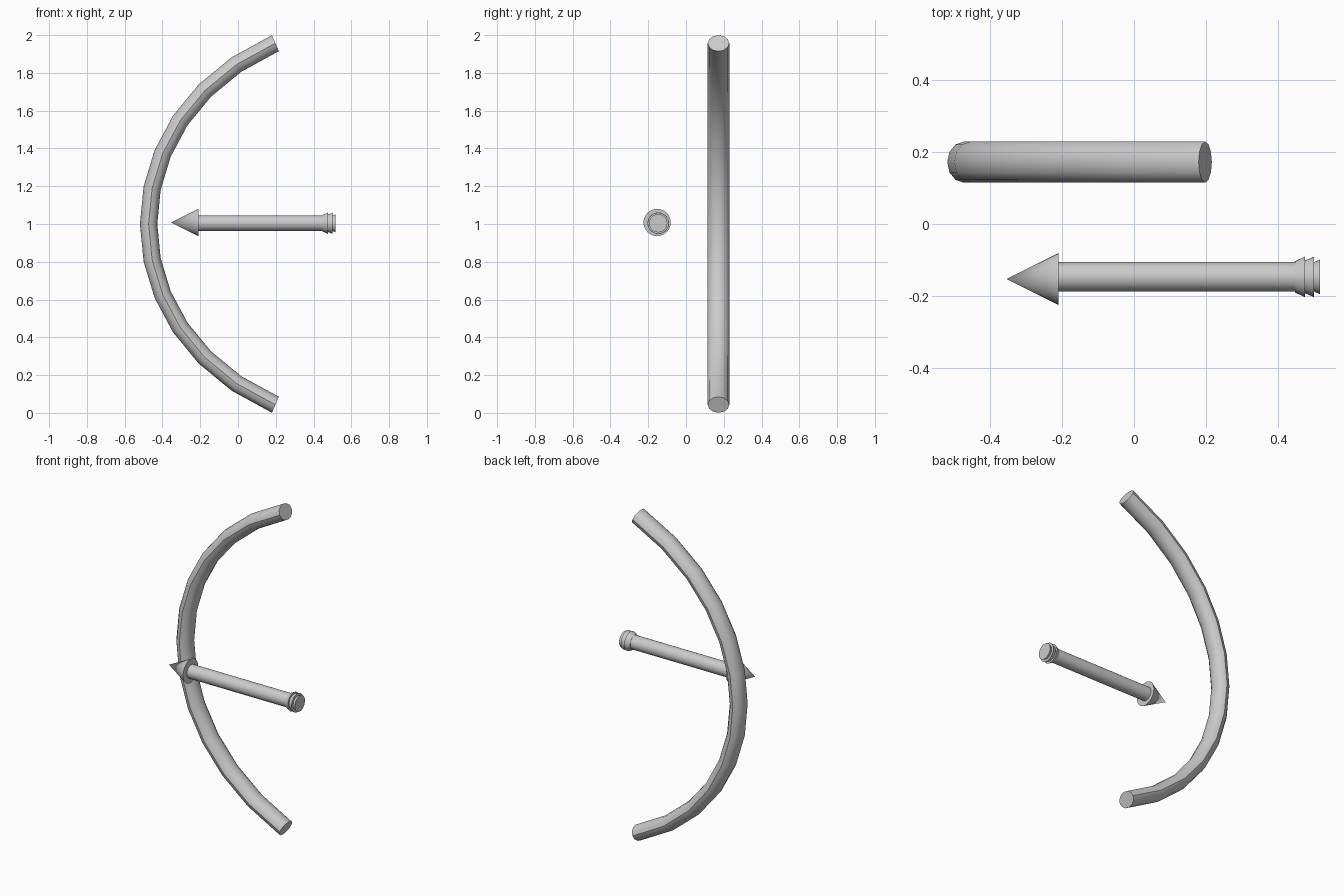
import bpy, bmesh, math
from mathutils import Vector

if "Cube" in bpy.data.objects:
    bpy.data.objects.remove(bpy.data.objects["Cube"])


def finish(name, bm):
    bmesh.ops.recalc_face_normals(bm, faces=bm.faces)
    me = bpy.data.meshes.new(name)
    bm.to_mesh(me)
    bm.free()
    ob = bpy.data.objects.new(name, me)
    bpy.context.collection.objects.link(ob)
    bpy.ops.object.select_all(action='DESELECT')
    ob.select_set(True)
    bpy.context.view_layer.objects.active = ob
    bpy.ops.object.shade_smooth_by_angle(angle=math.radians(35))
    return ob


def skin(bm, rings):
    """Join successive vertex rings and cap both ends."""
    for a, b in zip(rings, rings[1:]):
        n = len(a)
        for i in range(n):
            j = (i + 1) % n
            bm.faces.new((a[i], a[j], b[j], b[i]))
    bm.faces.new(rings[0])
    bm.faces.new(rings[-1])


def frustum(name, x0, x1, r0, r1, y, z, sides=32):
    """Round part lying along x, radius r0 at x0 and r1 at x1."""
    bm = bmesh.new()
    rings = []
    for x, r in ((x0, r0), (x1, r1)):
        rings.append([bm.verts.new((x, y + r * math.cos(a), z + r * math.sin(a)))
                      for a in (2 * math.pi * i / sides for i in range(sides))])
    skin(bm, rings)
    return finish(name, bm)


# bow limb: oval section swept along one curve
P = [Vector(p) for p in ((0.198, 0, 1.957), (-0.697, 0, 1.567),
                         (-0.697, 0, 0.433), (0.198, 0, 0.043))]
STEPS, SIDES = 12, 12
bm = bmesh.new()
rings = []
for k in range(STEPS + 1):
    t = k / STEPS
    u = 1 - t
    c = P[0] * u**3 + P[1] * 3 * u * u * t + P[2] * 3 * u * t * t + P[3] * t**3
    d = ((P[1] - P[0]) * u * u + (P[2] - P[1]) * 2 * u * t + (P[3] - P[2]) * t * t).normalized()
    side = Vector((d.z, 0, -d.x))
    ring = []
    for i in range(SIDES):
        a = 2 * math.pi * i / SIDES
        ring.append(bm.verts.new(c + side * 0.046 * math.cos(a)
                                 + Vector((0, 0.172 + 0.057 * math.sin(a), 0))))
    rings.append(ring)
skin(bm, rings)
finish("bow_limb", bm)

# arrow shaft
frustum("arrow_shaft", -0.22, 0.46, 0.041, 0.041, -0.147, 1.004)

# arrow head
bm = bmesh.new()
tip = bm.verts.new((-0.355, -0.153, 1.008))
base = [bm.verts.new((-0.21, -0.153 + 0.072 * math.cos(a), 1.008 + 0.072 * math.sin(a)))
        for a in (2 * math.pi * i / 32 for i in range(32))]
for i in range(32):
    bm.faces.new((base[i], base[(i + 1) % 32], tip))
bm.faces.new(base)
finish("arrow_head", bm)

# flared tail rings
for i, (x0, x1, r0, r1) in enumerate(((0.447, 0.476, 0.043, 0.057),
                                      (0.474, 0.500, 0.045, 0.056),
                                      (0.498, 0.517, 0.040, 0.048))):
    frustum(f"tail_ring_{i + 1}", x0, x1, r0, r1, -0.147, 1.004)
